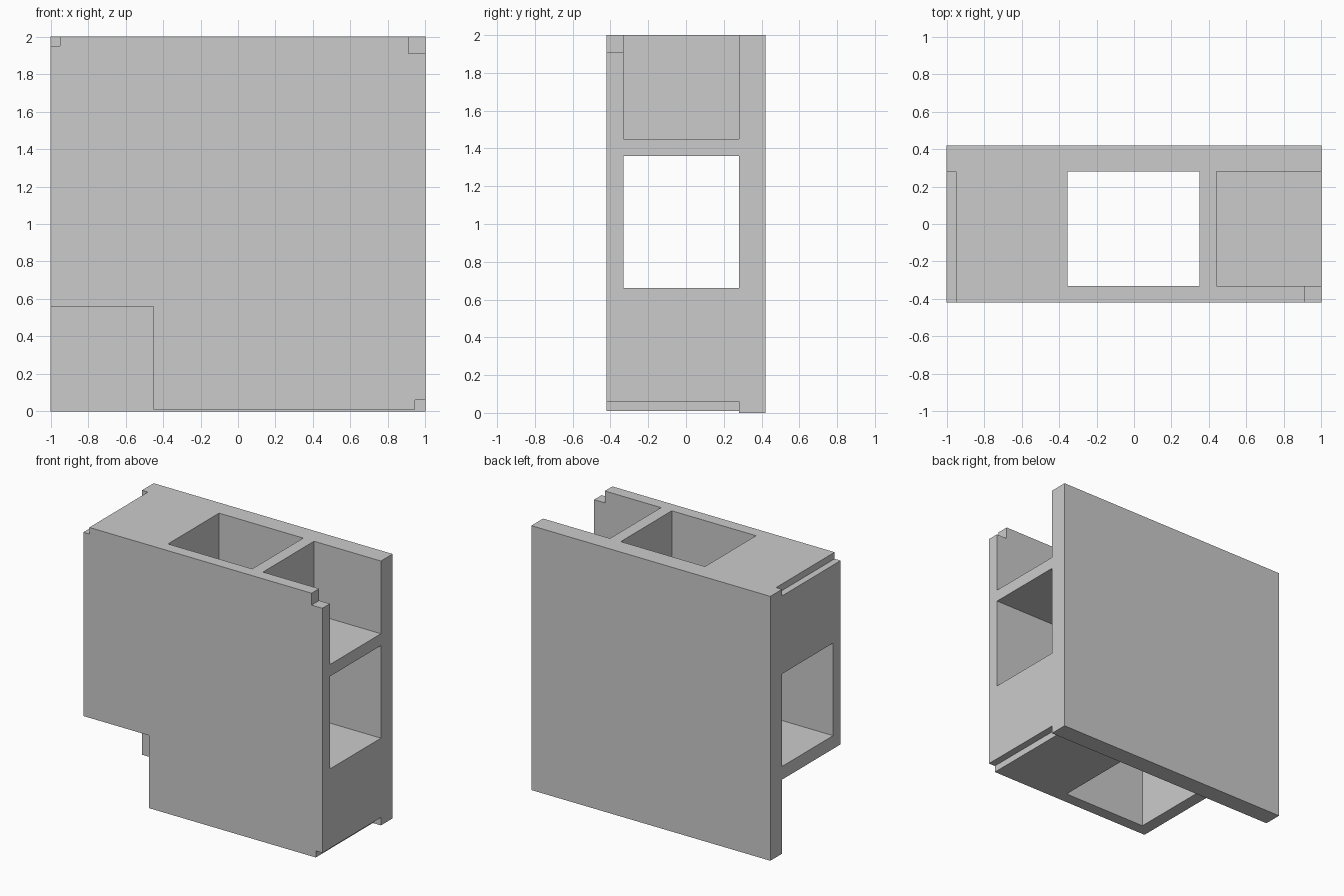
import bpy

if "Cube" in bpy.data.objects:
    bpy.data.objects.remove(bpy.data.objects["Cube"])


def box(name, x, y, z):
    """Box spanning the (low, high) range on each axis."""
    bpy.ops.mesh.primitive_cube_add(size=1)
    ob = bpy.context.object
    ob.name = name
    ob.location = [sum(r) / 2 for r in (x, y, z)]
    ob.scale = [r[1] - r[0] for r in (x, y, z)]
    bpy.ops.object.transform_apply(location=True, rotation=True, scale=True)
    return ob


FRONT, INNER, BACK = -0.33, 0.28, 0.42   # front wall inside, back panel inside, back
OUT = 1.2                                # overshoot past the outer faces

block = box("interlocking_block", (-1, 1), (-0.42, BACK), (0, 2))

channel = (FRONT, INNER)   # between the front wall and the back panel
through = (-OUT, INNER)    # everything in front of the back panel
cuts = [
    # lower left step, exposing the back panel
    ("step_cut", (-OUT, -0.45), through, (-0.2, 0.56)),
    # body sits slightly above the panel's bottom edge
    ("base_cut", (-OUT, OUT), through, (-0.2, 0.01)),
    # long rebates at the two opposite corners
    ("lower_rebate_cut", (0.945, OUT), through, (-0.2, 0.06)),
    ("upper_rebate_cut", (-OUT, -0.95), through, (1.95, 2.2)),
    # upper right pocket and the notch in its front wall
    ("pocket_cut", (0.44, OUT), channel, (1.45, 2.2)),
    ("notch_cut", (0.91, OUT), (-OUT, -0.2), (1.91, 2.2)),
    # crossing vertical and horizontal cores
    ("vertical_core_cut", (-0.355, 0.35), channel, (-0.2, 2.2)),
    ("horizontal_core_cut", (-OUT, OUT), channel, (0.66, 1.36)),
]

for name, x, y, z in cuts:
    cutter = box(name, x, y, z)
    cutter.hide_render = True
    mod = block.modifiers.new(name, 'BOOLEAN')
    mod.operation = 'DIFFERENCE'
    mod.solver = 'EXACT'
    mod.object = cutter
    bpy.context.view_layer.objects.active = block
    bpy.ops.object.modifier_apply(modifier=mod.name)
    bpy.data.objects.remove(cutter, do_unlink=True)
